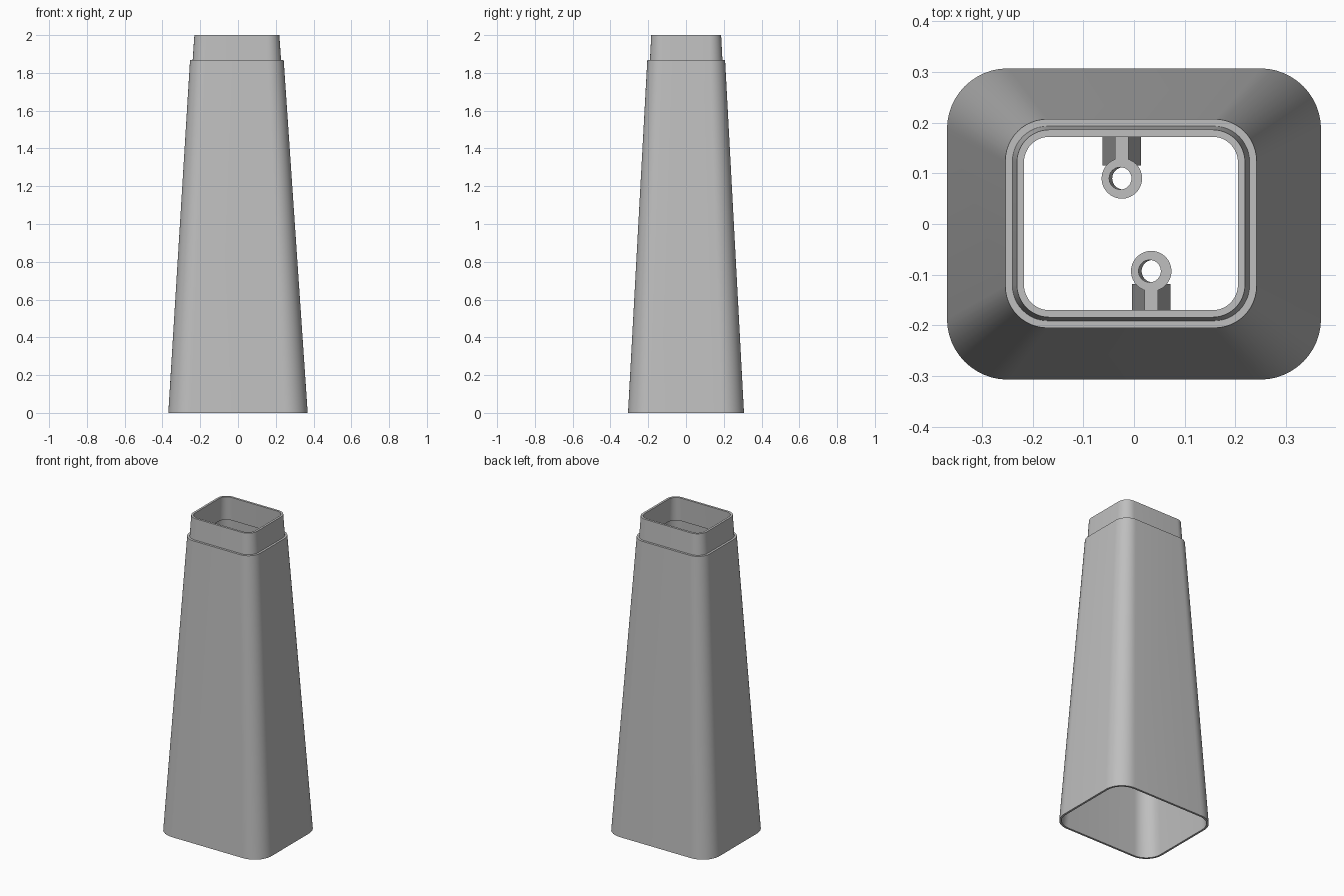
import bpy
import bmesh
from math import cos, sin, pi, radians

cube = bpy.data.objects.get("Cube")
if cube:
    bpy.data.objects.remove(cube)

grey = bpy.data.materials.new("light_grey")
colour = (0.52, 0.52, 0.52, 1)
grey.diffuse_color = colour
grey.use_nodes = True
grey.node_tree.nodes["Principled BSDF"].inputs["Base Color"].default_value = colour


def rounded_ring(z, half_x, half_y, radius, cx=0, cy=0, steps=12):
    """Rounded rectangle at height z, counter-clockwise."""
    points = []
    for corner, (sx, sy) in enumerate([(1, 1), (-1, 1), (-1, -1), (1, -1)]):
        for i in range(steps + 1):
            a = (corner + i / steps) * pi / 2
            points.append((cx + sx * (half_x - radius) + radius * cos(a),
                           cy + sy * (half_y - radius) + radius * sin(a), z))
    return points


def circle_ring(z, radius, cx, cy, sides=32):
    return [(cx + radius * cos(2 * pi * i / sides),
             cy + radius * sin(2 * pi * i / sides), z) for i in range(sides)]


def loft(name, rings, hollow):
    """Skin rings in order; a hollow part joins the last ring to the first."""
    bm = bmesh.new()
    loops = [[bm.verts.new(p) for p in ring] for ring in rings]
    pairs = list(zip(loops, loops[1:]))
    if hollow:
        pairs.append((loops[-1], loops[0]))
    else:
        bm.faces.new(loops[0])
        bm.faces.new(loops[-1])
    for low, high in pairs:
        n = len(low)
        for i in range(n):
            j = (i + 1) % n
            bm.faces.new((low[i], low[j], high[j], high[i]))
    bmesh.ops.recalc_face_normals(bm, faces=bm.faces)
    mesh = bpy.data.meshes.new(name)
    bm.to_mesh(mesh)
    bm.free()
    obj = bpy.data.objects.new(name, mesh)
    bpy.context.collection.objects.link(obj)
    mesh.materials.append(grey)
    bpy.ops.object.select_all(action="DESELECT")
    obj.select_set(True)
    bpy.context.view_layer.objects.active = obj
    bpy.ops.object.shade_smooth_by_angle(angle=radians(25))
    return obj


# Tapered hollow body with a stepped neck, outside going up then inside going down
shoulder, ledge, lean = 1.867, 1.85, -0.006
loft("tapered_housing", [
    rounded_ring(0, 0.369, 0.307, 0.12),
    rounded_ring(shoulder, 0.248, 0.206, 0.083, lean, 0.001),
    rounded_ring(shoulder, 0.234, 0.192, 0.07, lean, 0.001),
    rounded_ring(2, 0.225, 0.185, 0.064, lean, 0.001),
    rounded_ring(2, 0.211, 0.171, 0.05, lean, 0.001),
    rounded_ring(ledge, 0.219, 0.179, 0.057, lean, 0.001),
    rounded_ring(ledge, 0.236, 0.194, 0.071, lean, 0.001),
    rounded_ring(0, 0.356, 0.294, 0.107),
], True)

# Screw bosses, each held to the nearest wall by a drafted web
low, high = 0.5, 1.5
for label, cx, cy, side in (("back", -0.024, 0.09, 1), ("front", 0.034, -0.093, -1)):
    loft(label + "_screw_boss", [
        circle_ring(low, 0.04, cx, cy),
        circle_ring(high, 0.04, cx, cy),
        circle_ring(high, 0.022, cx - 0.003, cy),
        circle_ring(low, 0.022, cx + 0.003, cy),
    ], True)
    web = []
    for z, half in ((low, 0.038), (high, 0.013)):
        near = cy + side * 0.025
        wall = side * (0.3 - 0.054 * z)
        web.append([(cx - half, near, z), (cx + half, near, z),
                    (cx + half, wall, z), (cx - half, wall, z)])
    loft(label + "_boss_web", web, False)
